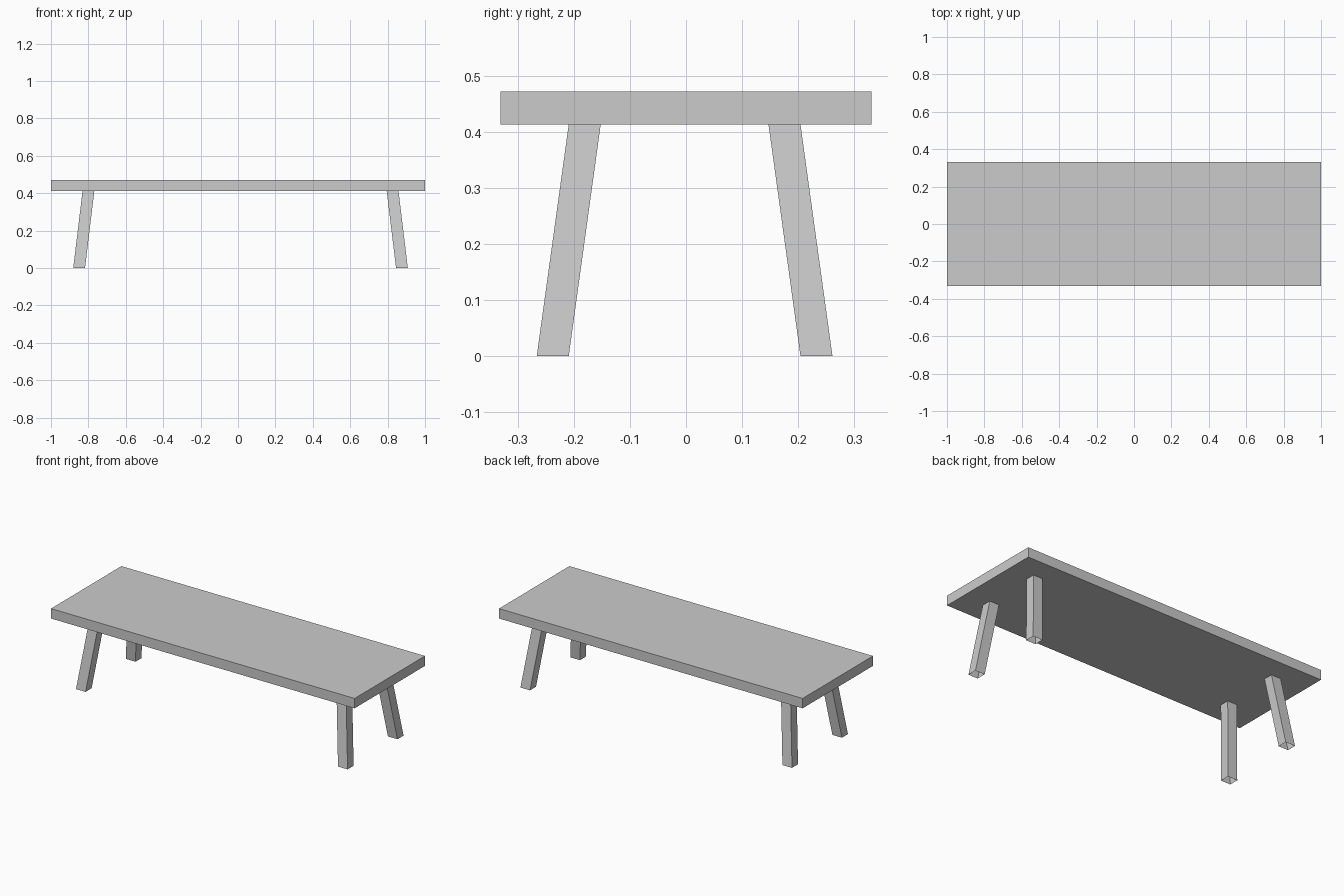
import bpy
import bmesh
from mathutils import Vector

default_cube = bpy.data.objects.get("Cube")
if default_cube:
    bpy.data.objects.remove(default_cube, do_unlink=True)

TOP_Z, UNDER_Z = 0.472, 0.413

grey = bpy.data.materials.new("plain grey")
grey.use_nodes = True
colour = (0.6, 0.6, 0.6, 1)
grey.diffuse_color = colour
grey.node_tree.nodes["Principled BSDF"].inputs["Base Color"].default_value = colour


def block(name, bottom, top, size, z0, z1, open_ends=False):
    """Box whose bottom and top are centred on different points, so it can lean."""
    bm = bmesh.new()
    bmesh.ops.create_cube(bm, size=1)
    for v in bm.verts:
        upper = v.co.z > 0
        cx, cy = top if upper else bottom
        v.co = Vector((cx + v.co.x * size[0], cy + v.co.y * size[1], z1 if upper else z0))
    if open_ends:
        bm.normal_update()
        ends = [f for f in bm.faces if abs(f.normal.z) > 0.9]
        bmesh.ops.delete(bm, geom=ends, context="FACES_ONLY")
    mesh = bpy.data.meshes.new(name)
    bm.to_mesh(mesh)
    bm.free()
    mesh.materials.append(grey)
    obj = bpy.data.objects.new(name, mesh)
    bpy.context.collection.objects.link(obj)
    return obj


# Flat slab top
block("table_top", (0, 0), (0, 0), (2, 0.662), UNDER_Z, TOP_Z)

# Four hollow legs splayed outwards, set slightly off centre
OFFSET = Vector((0.0135, -0.0025))
for side, sx in (("left", 1), ("right", -1)):
    for end, sy in (("front", -1), ("back", 1)):
        foot = OFFSET + Vector((sx * 0.863, sy * 0.235))
        head = OFFSET + Vector((sx * 0.813, sy * 0.178))
        block(f"{end}_{side}_leg", foot, head, (0.063, 0.057), 0, UNDER_Z, open_ends=True)
